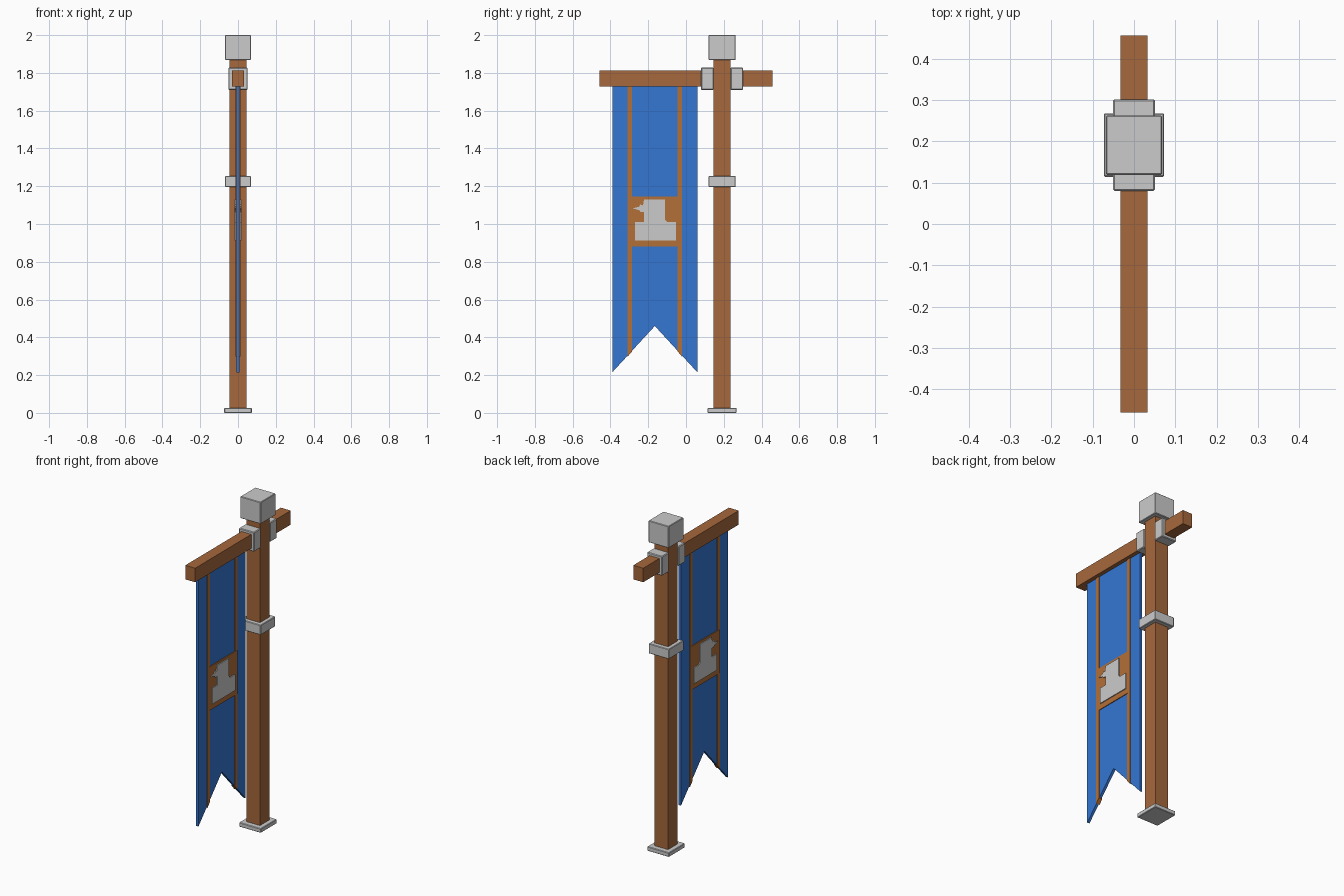
import bpy, bmesh

if "Cube" in bpy.data.objects:
    bpy.data.objects.remove(bpy.data.objects["Cube"])


def material(name, color):
    m = bpy.data.materials.new(name)
    m.diffuse_color = color
    m.use_nodes = True
    m.node_tree.nodes["Principled BSDF"].inputs["Base Color"].default_value = m.diffuse_color
    return m


wood = material("wood", (0.38, 0.14, 0.045, 1))
blue = material("blue_cloth", (0.035, 0.18, 0.64, 1))
trim = material("orange_trim", (0.45, 0.16, 0.04, 1))


def finish(name, bm, mat=None, bevel=0):
    bmesh.ops.recalc_face_normals(bm, faces=bm.faces)
    mesh = bpy.data.meshes.new(name)
    bm.to_mesh(mesh)
    bm.free()
    ob = bpy.data.objects.new(name, mesh)
    bpy.context.collection.objects.link(ob)
    if mat:
        mesh.materials.append(mat)
    if bevel:
        mod = ob.modifiers.new("edge_bevel", 'BEVEL')
        mod.width, mod.segments = bevel, 1
    return ob


def box(name, half_x, y0, y1, z0, z1, mat=None, bevel=0):
    bm = bmesh.new()
    bmesh.ops.create_cube(bm, size=1)
    for v in bm.verts:
        v.co = (v.co.x * 2 * half_x,
                (y0 + y1) / 2 + v.co.y * (y1 - y0),
                (z0 + z1) / 2 + v.co.z * (z1 - z0))
    return finish(name, bm, mat, bevel)


def plate(name, half_x, outline, mat=None):
    """Extrude a (y, z) outline through x."""
    bm = bmesh.new()
    face = bm.faces.new([bm.verts.new((-half_x, y, z)) for y, z in outline])
    new = bmesh.ops.extrude_face_region(bm, geom=[face])["geom"]
    verts = [g for g in new if isinstance(g, bmesh.types.BMVert)]
    bmesh.ops.translate(bm, verts=verts, vec=(2 * half_x, 0, 0))
    return finish(name, bm, mat)


# Upright pole with its metal fittings
PY = 0.191
box("pole", 0.045, PY - 0.045, PY + 0.045, 0.01, 1.89, wood)
box("pole_foot", 0.073, PY - 0.077, PY + 0.077, 0, 0.026, None, 0.003)
box("pole_band", 0.068, PY - 0.071, PY + 0.071, 1.195, 1.255, None, 0.003)
box("pole_cap", 0.068, PY - 0.072, PY + 0.072, 1.868, 2.0, None, 0.003)

# Crossbeam and the collars on both sides of the pole
box("crossbeam", 0.033, -0.457, 0.457, 1.727, 1.812, wood)
for side, name in ((-1, "front_collar"), (1, "back_collar")):
    a, b = sorted((PY + side * 0.045, PY + side * 0.111))
    box(name, 0.051, a, b, 1.71, 1.828, None, 0.004)

# Swallow-tailed cloth
BY = -0.165
plate("banner_cloth", 0.008,
      [(BY - 0.225, 1.735), (BY - 0.225, 0.215), (BY, 0.46),
       (BY + 0.225, 0.215), (BY + 0.225, 1.735)], blue)

# Vertical trim stripes, cut along the slanted hem
for side, name in ((-1, "left_stripe"), (1, "right_stripe")):
    o, i = BY + side * 0.144, BY + side * 0.121
    plate(name, 0.012, [(o, 1.73), (o, 0.298), (i, 0.325), (i, 1.73)], trim)

# Central panel with the raised emblem showing on both faces
box("emblem_panel", 0.0125, BY - 0.143, BY + 0.143, 0.88, 1.145, trim)
plate("emblem", 0.018,
      [(-0.27, 0.913), (-0.052, 0.913), (-0.052, 1.01), (-0.1, 1.01),
       (-0.11, 1.022), (-0.11, 1.13), (-0.222, 1.13), (-0.228, 1.098),
       (-0.242, 1.104), (-0.247, 1.092), (-0.282, 1.083), (-0.247, 1.073),
       (-0.24, 1.063), (-0.222, 1.063), (-0.222, 1.01), (-0.27, 1.01)])
